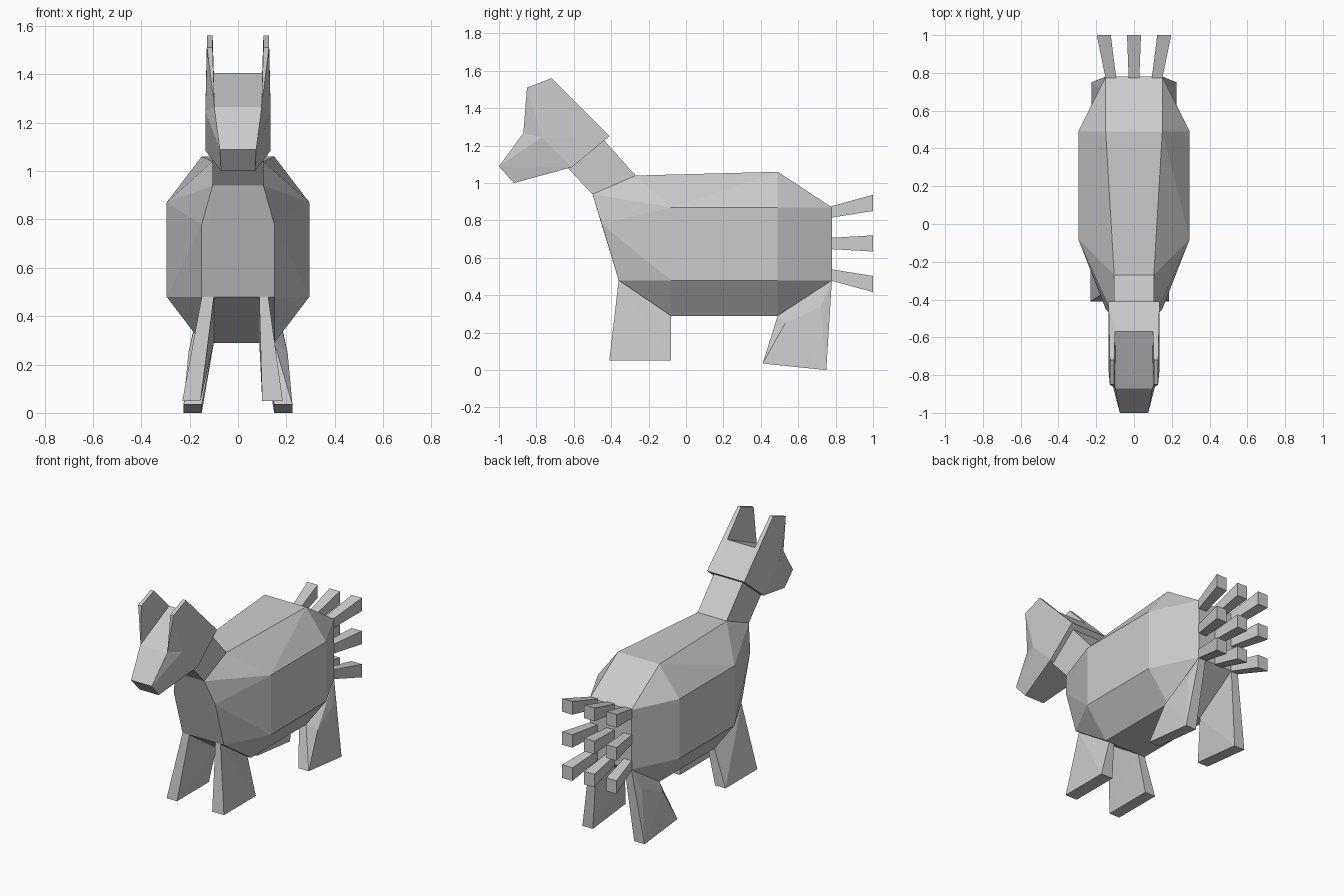
import bpy
import bmesh
import math

cube = bpy.data.objects.get("Cube")
if cube:
    bpy.data.objects.remove(cube, do_unlink=True)

GREY = (0.6, 0.6, 0.6, 1.0)
mat = bpy.data.materials.new("plain grey")
mat.use_nodes = True
mat.diffuse_color = GREY
mat.node_tree.nodes["Principled BSDF"].inputs["Base Color"].default_value = GREY


def add_hull(bm, points):
    """Add a faceted convex solid around the points."""
    verts = [bm.verts.new(p) for p in points]
    result = bmesh.ops.convex_hull(bm, input=verts)
    spare = [v for v in result["geom_interior"] + result["geom_unused"]
             if isinstance(v, bmesh.types.BMVert)]
    if spare:
        bmesh.ops.delete(bm, geom=list(set(spare)), context='VERTS')


def finish(name, bm):
    bmesh.ops.dissolve_limit(bm, angle_limit=math.radians(1),
                             verts=bm.verts, edges=bm.edges)
    bmesh.ops.recalc_face_normals(bm, faces=bm.faces)
    mesh = bpy.data.meshes.new(name)
    bm.to_mesh(mesh)
    bm.free()
    mesh.materials.append(mat)
    obj = bpy.data.objects.new(name, mesh)
    bpy.context.collection.objects.link(obj)
    return obj


def solid(name, points):
    bm = bmesh.new()
    add_hull(bm, points)
    return finish(name, bm)


def both(points):
    """Points plus their mirror across the middle."""
    return points + [(-x, y, z) for x, y, z in points]


# Barrel body with bevelled rump, belly and chest
solid("body", both([
    (.295, -.08, .87), (.295, -.08, .48), (.295, .49, .87), (.295, .49, .48),
    (.15, .49, 1.06), (.105, -.27, 1.04),
    (.15, .49, .29), (.15, -.08, .29),
    (.15, .78, .87), (.15, .78, .48),
    (.105, -.5, .94), (.15, -.45, .78), (.15, -.36, .48),
]))

# Neck
solid("neck", both([
    (.105, -.27, 1.04), (.105, -.5, .94),
    (.105, -.44, 1.23), (.105, -.64, 1.09),
]))

# Wedge shaped head
solid("head", both([
    (.075, -1.0, 1.09), (.07, -.92, 1.0), (.135, -.61, 1.085),
    (.135, -.77, 1.245), (.135, -.41, 1.25),
    (.098, -.87, 1.265), (.1, -.57, 1.405),
]))

# Ears, front legs and hind legs
for side, s in (("left", 1), ("right", -1)):
    solid(side + "_ear", [(s * x, y, z) for x, y, z in [
        (.135, -.77, 1.245), (.135, -.41, 1.25),
        (.128, -.72, 1.56), (.128, -.85, 1.51),
        (.097, -.87, 1.265), (.1, -.57, 1.405),
        (.105, -.72, 1.56), (.105, -.85, 1.51),
    ]])

    # Inner and outer offsets at the top and foot of the front leg
    spans = ((.088, .125), (.1, .185)) if s > 0 else ((.1, .15), (.155, .23))
    (top_in, top_out), (foot_in, foot_out) = spans
    solid(side + "_front_leg",
          [(s * x, y, z) for x in (top_in, top_out)
           for y, z in ((-.36, .48), (-.08, .29))] +
          [(s * x, y, .05) for x in (foot_in, foot_out) for y in (-.41, -.08)])

    solid(side + "_hind_leg", [(s * x, y, z) for x, y, z in [
        (.1, .49, .29), (.1, .78, .48), (.15, .78, .48), (.15, .49, .29),
        (.205, .53, .25), (.185, .72, .34),
        (.15, .41, .035), (.15, .75, 0), (.225, .41, .035), (.225, .75, 0),
    ]])

# Tail of nine flaring strands
bm = bmesh.new()
for i in (-1, 0, 1):
    for j in (-1, 0, 1):
        points = []
        for y, spread_x, half_x, spread_z, half_z in (
                (.77, .122, .028, .167, .03), (1.0, .16, .037, .217, .043)):
            points += [(i * spread_x + a * half_x, y,
                        .677 + j * spread_z + b * half_z)
                       for a in (-1, 1) for b in (-1, 1)]
        add_hull(bm, points)
finish("tail", bm)
